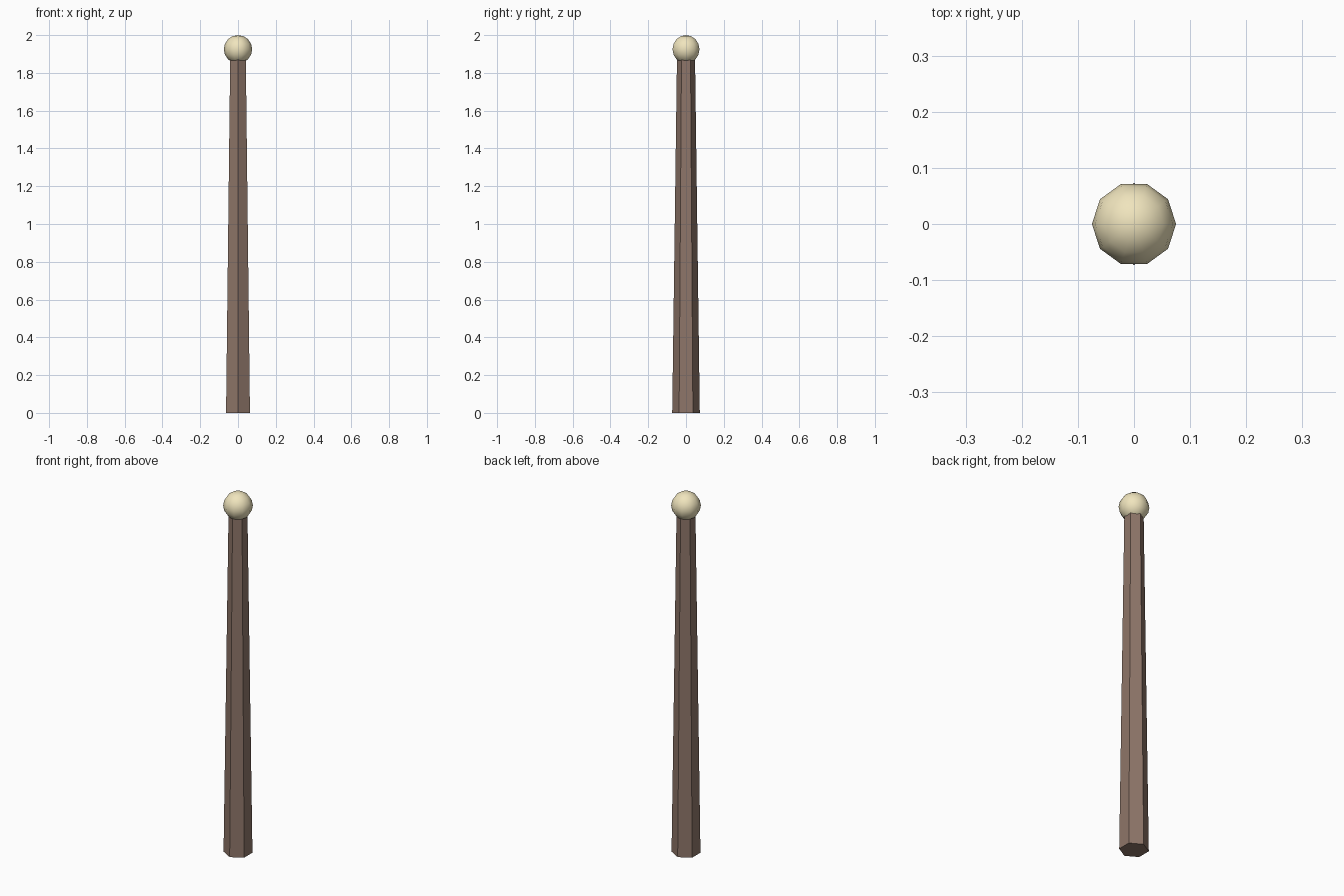
import bpy, bmesh
from math import sin, cos, pi

if "Cube" in bpy.data.objects:
    bpy.data.objects.remove(bpy.data.objects["Cube"])


def material(name, rgb):
    m = bpy.data.materials.new(name)
    m.diffuse_color = (*rgb, 1)
    m.use_nodes = True
    m.node_tree.nodes["Principled BSDF"].inputs["Base Color"].default_value = m.diffuse_color
    return m


def lathe(name, profile, sides, start, mat, smooth=False):
    """Revolve (radius, z) points; a zero radius makes a pole, open ends get caps."""
    bm = bmesh.new()
    rings = []
    for r, z in profile:
        count = 1 if r < 1e-6 else sides
        rings.append([bm.verts.new((r * cos(start + 2 * pi * i / sides),
                                    r * sin(start + 2 * pi * i / sides), z))
                      for i in range(count)])
    for a, b in zip(rings, rings[1:]):
        for i in range(sides):
            j = (i + 1) % sides
            quad = [a[i % len(a)], a[j % len(a)], b[j % len(b)], b[i % len(b)]]
            bm.faces.new(list(dict.fromkeys(quad)))
    for ring in (rings[0], rings[-1]):
        if len(ring) > 1:
            bm.faces.new(ring)
    bmesh.ops.recalc_face_normals(bm, faces=bm.faces)
    for f in bm.faces:
        f.smooth = smooth
    me = bpy.data.meshes.new(name)
    bm.to_mesh(me)
    bm.free()
    me.materials.append(mat)
    ob = bpy.data.objects.new(name, me)
    bpy.context.collection.objects.link(ob)
    return ob


wood = material("brown_wood", (0.27, 0.18, 0.14))
cream = material("cream", (0.87, 0.78, 0.51))

# Tapered six-sided post, corners on the y axis
lathe("post", [(0.073, 0), (0.0475, 1.9)], 6, pi / 2, wood)

# Ball on top of the post
R, SEGMENTS, RINGS = 0.075, 10, 8
ball = [(R * sin(pi * k / RINGS), 2 - R - R * cos(pi * k / RINGS))
        for k in range(RINGS + 1)]
lathe("ball_finial", ball, SEGMENTS, 0, cream, smooth=True)
